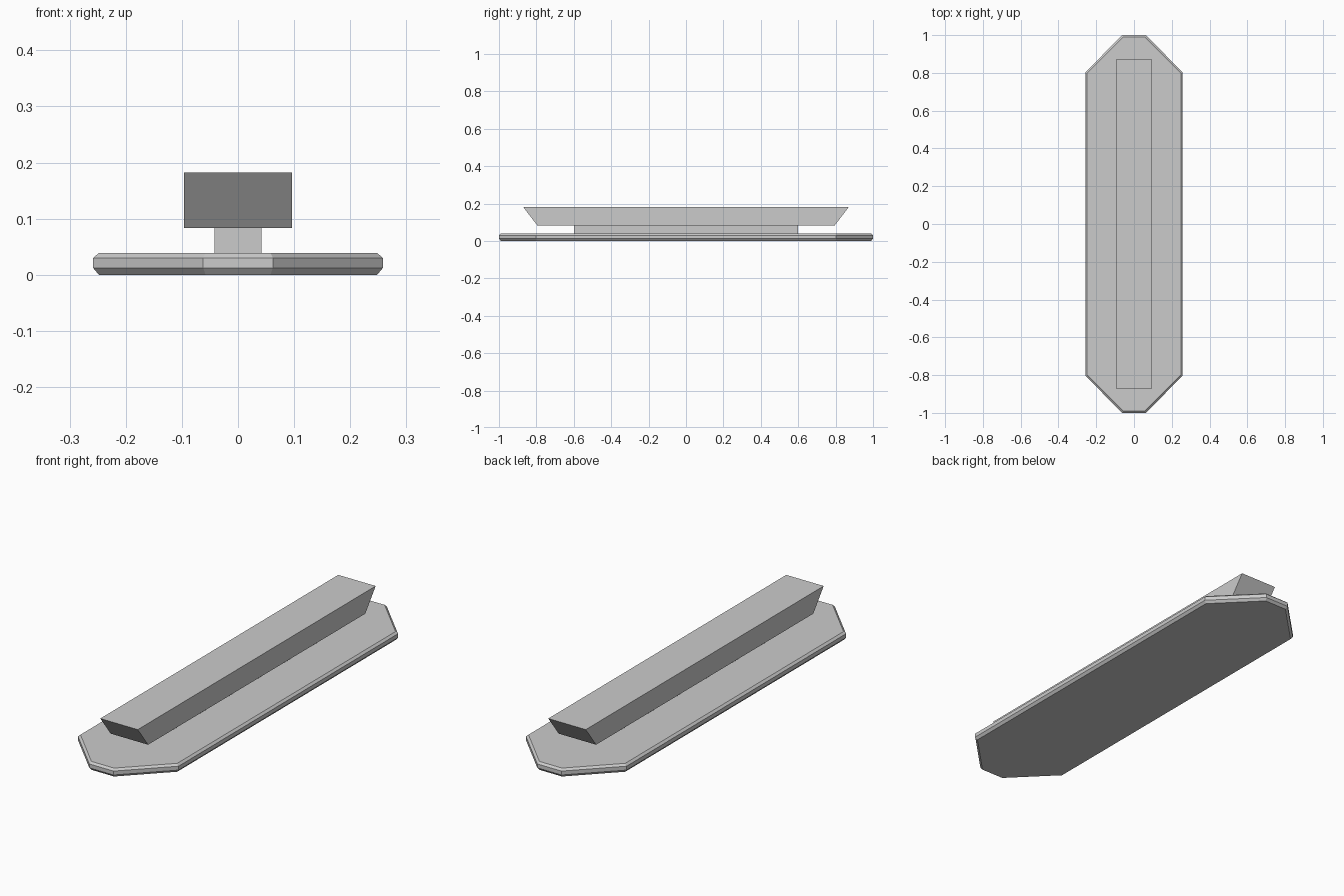
import bpy
import bmesh

cube = bpy.data.objects.get("Cube")
if cube:
    bpy.data.objects.remove(cube, do_unlink=True)

grey = bpy.data.materials.new("plain_grey")
grey.use_nodes = True
GREY = (0.6, 0.6, 0.6, 1.0)
grey.diffuse_color = GREY
grey.node_tree.nodes["Principled BSDF"].inputs["Base Color"].default_value = GREY


def octagon(x, y, end_x, side_y):
    """Rectangle outline with its corners cut off, counter-clockwise."""
    return [(x, -side_y), (x, side_y), (end_x, y), (-end_x, y),
            (-x, side_y), (-x, -side_y), (-end_x, -y), (end_x, -y)]


def rectangle(x, y):
    return [(x, -y), (x, y), (-x, y), (-x, -y)]


def loft(name, layers):
    """Solid through stacked outlines, given as (z, outline) from the bottom up."""
    bm = bmesh.new()
    rings = [[bm.verts.new((x, y, z)) for x, y in outline] for z, outline in layers]
    bm.faces.new(rings[0][::-1])
    bm.faces.new(rings[-1])
    for low, high in zip(rings, rings[1:]):
        for i in range(len(low)):
            j = (i + 1) % len(low)
            bm.faces.new((low[i], low[j], high[j], high[i]))
    mesh = bpy.data.meshes.new(name)
    bm.to_mesh(mesh)
    bm.free()
    mesh.materials.append(grey)
    obj = bpy.data.objects.new(name, mesh)
    bpy.context.collection.objects.link(obj)
    return obj


# Long base plate with cut corners and chamfered rims
rim = octagon(0.258, 1.0, 0.062, 0.803)
inset = octagon(0.248, 0.99, 0.058, 0.799)
loft("base_plate", [(0, inset), (0.012, rim), (0.03, rim), (0.039, inset)])

# Narrow stem
stem = rectangle(0.042, 0.6)
loft("stem", [(0.039, stem), (0.083, stem)])

# Top bar with undercut ends
loft("top_bar", [(0.083, rectangle(0.096, 0.795)), (0.182, rectangle(0.096, 0.871))])
